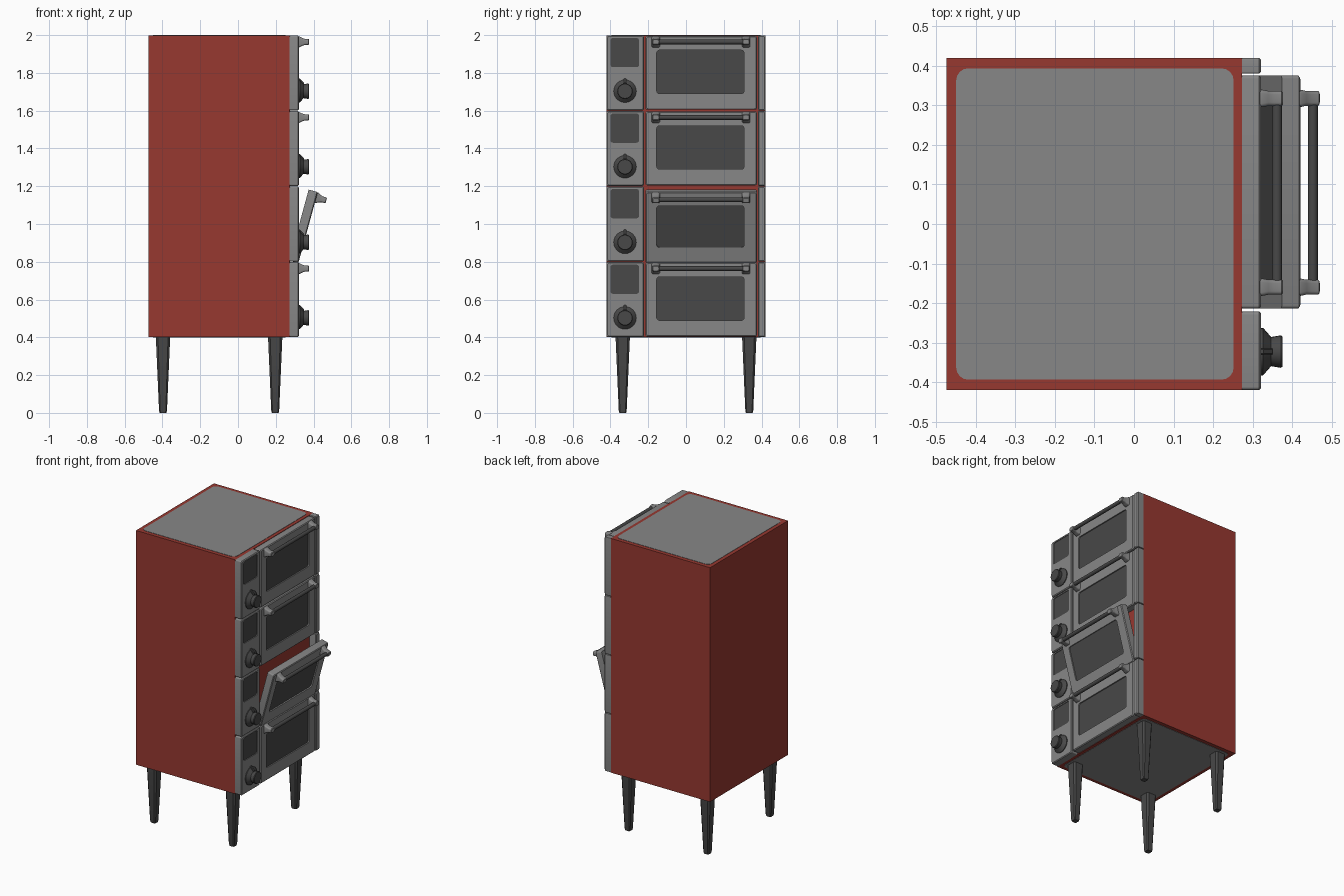
import bpy, bmesh, math
from mathutils import Matrix, Vector

if "Cube" in bpy.data.objects:
    bpy.data.objects.remove(bpy.data.objects["Cube"])


def material(name, rgb):
    m = bpy.data.materials.new(name)
    m.diffuse_color = (*rgb, 1)
    m.use_nodes = True
    m.node_tree.nodes["Principled BSDF"].inputs["Base Color"].default_value = m.diffuse_color
    return m


RED = material("red_enamel", (0.31, 0.040, 0.030))
GRAY = material("gray_metal", (0.245, 0.245, 0.245))
DARK = material("dark_gray", (0.065, 0.065, 0.065))


def rrect(a0, a1, b0, b1, r, seg=4):
    """Rounded rectangle outline in 2D."""
    pts = []
    corners = [(a1 - r, b1 - r), (a0 + r, b1 - r), (a0 + r, b0 + r), (a1 - r, b0 + r)]
    for i, (ca, cb) in enumerate(corners):
        for k in range(seg + 1):
            t = math.pi / 2 * (i + k / seg)
            pts.append((ca + r * math.cos(t), cb + r * math.sin(t)))
    return pts


def circle(a, b, r, n=24):
    return [(a + r * math.cos(2 * math.pi * k / n), b + r * math.sin(2 * math.pi * k / n))
            for k in range(n)]


def place(pts, axis, d):
    order = {"x": lambda a, b: (d, a, b), "y": lambda a, b: (a, d, b), "z": lambda a, b: (a, b, d)}
    return [Vector(order[axis](a, b)) for a, b in pts]


def loft(name, axis, rings, mats, dark_caps=(False, False), xform=None):
    """Skin a list of (outline, distance) rings; caps may use the second material."""
    bm = bmesh.new()
    loops = [[bm.verts.new(p) for p in place(o, axis, d)] for o, d in rings]
    n = len(loops[0])
    for lo, hi in zip(loops, loops[1:]):
        for i in range(n):
            j = (i + 1) % n
            bm.faces.new((lo[i], lo[j], hi[j], hi[i]))
    for loop, dark in zip((loops[0], loops[-1]), dark_caps):
        bm.faces.new(loop).material_index = int(dark)
    bmesh.ops.recalc_face_normals(bm, faces=bm.faces)
    if xform:
        bm.transform(xform)
    me = bpy.data.meshes.new(name)
    bm.to_mesh(me)
    bm.free()
    for m in mats:
        me.materials.append(m)
    ob = bpy.data.objects.new(name, me)
    bpy.context.collection.objects.link(ob)
    bpy.ops.object.select_all(action="DESELECT")
    ob.select_set(True)
    bpy.context.view_layer.objects.active = ob
    bpy.ops.object.shade_smooth_by_angle(angle=math.radians(30))
    return ob


XB, XF, BEV = 0.272, 0.322, 0.005   # back and front of the fascia


def slab(y0, y1, z0, z1, r=0.008):
    """Rings of a fascia slab with softened front edge."""
    full = rrect(y0, y1, z0, z1, r)
    small = rrect(y0 + BEV, y1 - BEV, z0 + BEV, z1 - BEV, r)
    return [(full, XB), (full, XF - BEV), (small, XF)]


# Cabinet shell with inset top and bottom panels
loft("cabinet_shell", "z", [(rrect(-0.475, 0.274, -0.42, 0.42, 0.001, 1), z) for z in (0.402, 1.998)], [RED])
for name, z0, z1 in (("top_panel", 1.99, 2.0), ("bottom_panel", 0.4, 0.41)):
    loft(name, "z", [(rrect(-0.45, 0.252, -0.394, 0.394, 0.03), z) for z in (z0, z1)], [GRAY])

# Tapered legs
for x in (-0.397, 0.197):
    for y in (-0.335, 0.335):
        rings = []
        for h, z in ((0.018, 0), (0.021, 0.012), (0.038, 0.402)):
            rings.append((rrect(x - h, x + h, y - h, y + h, h * 0.3, 1), z))
        loft("leg", "z", rings, [DARK])

# Four stacked oven units; the second from the bottom has its door ajar
for unit in range(4):
    z = 0.4 + 0.4 * unit
    lo, hi = z + 0.002, z + 0.398

    # Control panel with recessed screen
    screen = rrect(-0.40, -0.248, z + 0.23, z + 0.385, 0.014)
    loft("control_panel", "x", slab(-0.42, -0.222, lo, hi) + [(screen, XF), (screen, XF - 0.005)],
         [GRAY, DARK], (False, True))

    # Knob with pointer
    ky, kz = -0.323, z + 0.103
    loft("knob", "x", [(circle(ky, kz, r), x) for r, x in
                       ((0.06, 0.318), (0.06, 0.327), (0.037, 0.347), (0.041, 0.372), (0.038, 0.376))], [DARK])
    loft("knob_pointer", "x", [(rrect(ky - 0.008, ky + 0.008, kz + 0.03, kz + t, 0.003, 1), x)
                               for t, x in ((0.067, 0.318), (0.067, 0.328), (0.045, 0.35))], [DARK])

    # Side strip
    loft("side_strip", "x", slab(0.381, 0.42, lo, hi, 0.004), [GRAY])

    # Door with recessed window on both faces
    swing = None
    if unit == 1:
        hinge = Vector((XB + 0.003, 0, z + 0.008))
        swing = Matrix.Translation(hinge) @ Matrix.Rotation(math.radians(15.3), 4, "Y") @ Matrix.Translation(-hinge)
    window = rrect(-0.155, 0.307, z + 0.09, z + 0.32, 0.014)
    rings = [(window, XB + 0.008), (window, XB)] + slab(-0.214, 0.376, z + 0.005, z + 0.395)
    rings += [(window, XF), (window, XF - 0.008)]
    loft("door", "x", rings, [GRAY, DARK], (True, True), swing)

    # Handle brackets and bar
    hz = z + 0.364
    for y in (-0.16, 0.318):
        rings = []
        for w, h, x in ((0.022, 0.029, 0.318), (0.022, 0.029, 0.324), (0.019, 0.021, 0.34),
                        (0.019, 0.016, 0.354), (0.019, 0.015, 0.374), (0.016, 0.012, 0.377)):
            rings.append((rrect(y - w, y + w, hz - h, hz + h, 0.009), x))
        loft("handle_bracket", "x", rings, [GRAY], xform=swing)
    loft("handle_bar", "y", [(circle(0.362, hz, 0.0125, 16), y) for y in (-0.16, 0.318)], [DARK], xform=swing)
